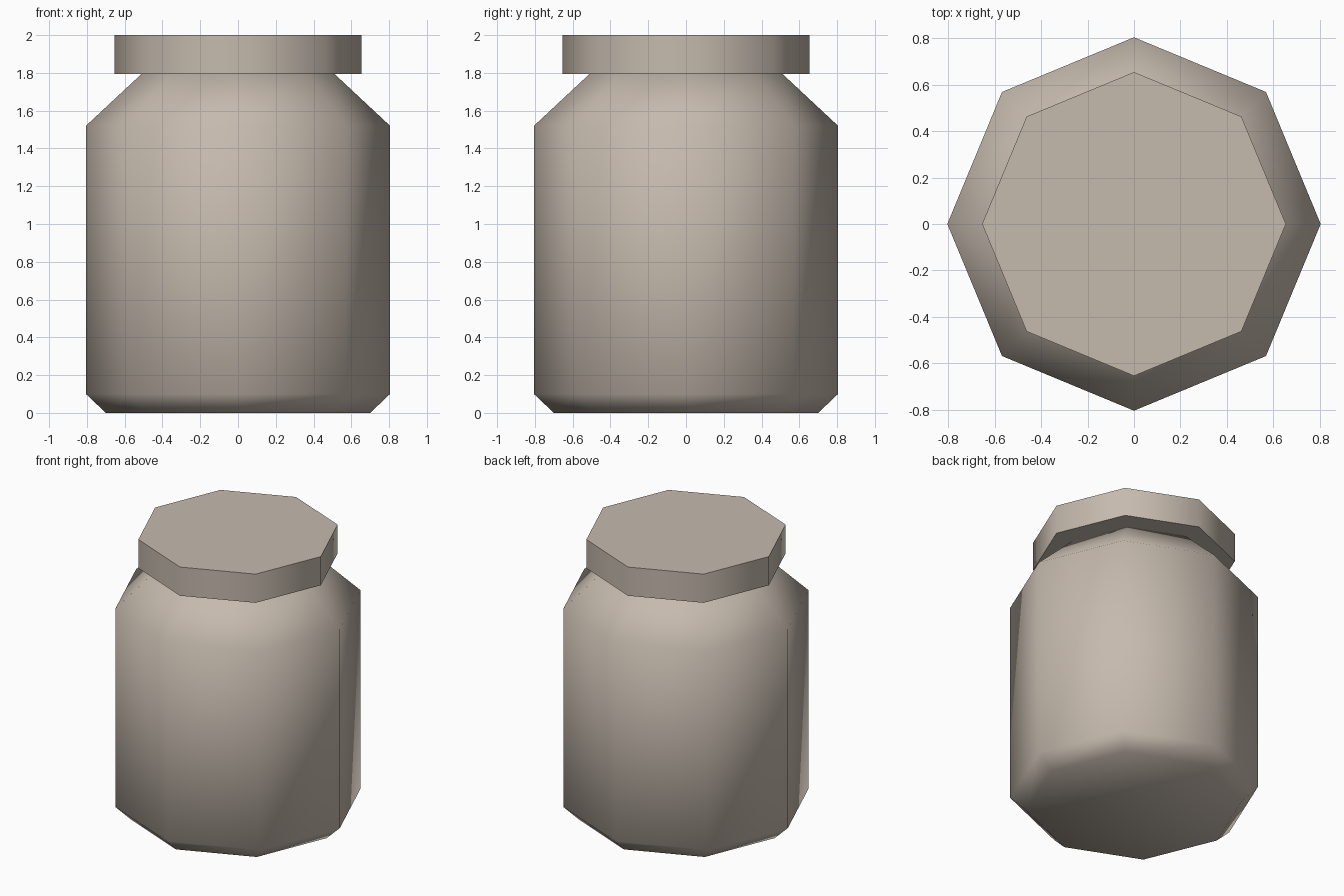
import bpy, bmesh, math

if "Cube" in bpy.data.objects:
    bpy.data.objects.remove(bpy.data.objects["Cube"])

SIDES = 8

clay = bpy.data.materials.new("warm_grey")
clay.diffuse_color = (0.56, 0.49, 0.42, 1.0)
clay.use_nodes = True
clay.node_tree.nodes["Principled BSDF"].inputs["Base Color"].default_value = clay.diffuse_color


def lathe(name, profile):
    """Closed eight-sided solid from (radius, height) rings, bottom to top."""
    bm = bmesh.new()
    rings = []
    for r, z in profile:
        rings.append([bm.verts.new((r * math.cos(2 * math.pi * i / SIDES),
                                    r * math.sin(2 * math.pi * i / SIDES), z))
                      for i in range(SIDES)])
    for low, high in zip(rings, rings[1:]):
        for i in range(SIDES):
            j = (i + 1) % SIDES
            bm.faces.new((low[i], low[j], high[j], high[i]))
    bm.faces.new(rings[0][::-1])
    bm.faces.new(rings[-1])
    mesh = bpy.data.meshes.new(name)
    bm.to_mesh(mesh)
    bm.free()
    mesh.materials.append(clay)
    obj = bpy.data.objects.new(name, mesh)
    bpy.context.collection.objects.link(obj)
    # smooth sides, crisp rims
    bpy.ops.object.select_all(action='DESELECT')
    obj.select_set(True)
    bpy.context.view_layer.objects.active = obj
    bpy.ops.object.shade_smooth_by_angle(angle=math.radians(60))
    return obj


# Jar body: chamfered base, straight wall, sloped shoulder up to the neck
lathe("jar_body", [(0.70, 0.0), (0.805, 0.10), (0.805, 1.52), (0.505, 1.80)])

# Lid: overhanging octagonal cap
lathe("jar_lid", [(0.655, 1.795), (0.655, 2.0)])
